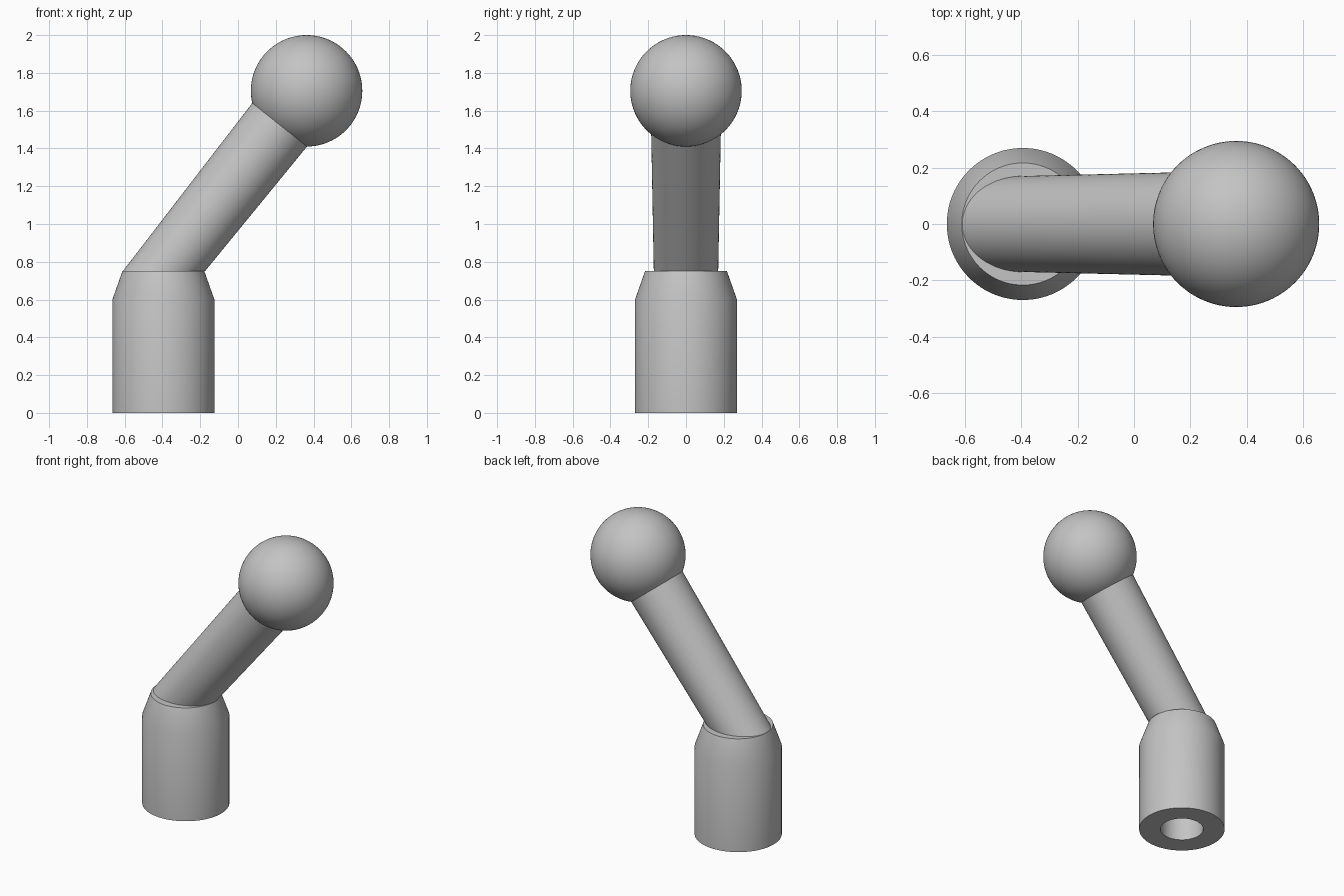
import bpy, bmesh, math
from mathutils import Vector

cube = bpy.data.objects.get("Cube")
if cube:
    bpy.data.objects.remove(cube, do_unlink=True)

GREY = (0.55, 0.55, 0.55, 1)
grey = bpy.data.materials.new("plain grey")
grey.use_nodes = True
grey.diffuse_color = GREY
grey.node_tree.nodes["Principled BSDF"].inputs["Base Color"].default_value = GREY

COLLAR = Vector((-0.395, 0, 0.75))    # centre of the base's top face
BALL = Vector((0.363, 0, 1.705))
BALL_RADIUS = 0.295
SIDES = 96


def finish(name, bm, location=(0, 0, 0)):
    """Turn a bmesh into a smooth shaded grey object."""
    bmesh.ops.recalc_face_normals(bm, faces=bm.faces[:])
    mesh = bpy.data.meshes.new(name)
    bm.to_mesh(mesh)
    bm.free()
    mesh.materials.append(grey)
    obj = bpy.data.objects.new(name, mesh)
    obj.location = location
    bpy.context.collection.objects.link(obj)
    bpy.ops.object.select_all(action="DESELECT")
    obj.select_set(True)
    bpy.context.view_layer.objects.active = obj
    bpy.ops.object.shade_smooth_by_angle(angle=math.radians(30))
    return obj


def lathe(profile):
    """Revolve (radius, height) points around z."""
    bm = bmesh.new()
    verts = [bm.verts.new((r, 0, z)) for r, z in profile]
    edges = [bm.edges.new(pair) for pair in zip(verts, verts[1:])]
    bmesh.ops.spin(bm, geom=verts + edges, axis=(0, 0, 1), cent=(0, 0, 0),
                   angle=math.tau, steps=SIDES)
    bmesh.ops.remove_doubles(bm, verts=bm.verts[:], dist=0.0001)
    return bm


# Base: cylinder with a tapered shoulder and a blind hole underneath
finish("base", lathe([(0, 0.45), (0.135, 0.45), (0.135, 0), (0.27, 0),
                      (0.27, 0.6), (0.217, 0.75), (0, 0.75)]),
       (COLLAR.x, 0, 0))

# Arm: slightly flared rod leaning to the ball, cut level with the base top
axis = BALL - COLLAR
turn = axis.to_track_quat("Z", "Y").to_matrix()
bm = lathe([(0, -0.3), (0.166, -0.3), (0.187, axis.length - 0.1),
            (0, axis.length - 0.1)])
bmesh.ops.rotate(bm, verts=bm.verts[:], cent=(0, 0, 0), matrix=turn)
cut = bmesh.ops.bisect_plane(bm, geom=bm.verts[:] + bm.edges[:] + bm.faces[:],
                             plane_co=(0, 0, 0), plane_no=(0, 0, 1),
                             clear_inner=True)
rim = [e for e in cut["geom_cut"] if isinstance(e, bmesh.types.BMEdge)]
bmesh.ops.holes_fill(bm, edges=rim, sides=0)
finish("arm", bm, COLLAR)

# Ball at the end of the arm
bm = bmesh.new()
bmesh.ops.create_uvsphere(bm, u_segments=SIDES, v_segments=SIDES // 2,
                          radius=BALL_RADIUS)
finish("ball", bm, BALL)
